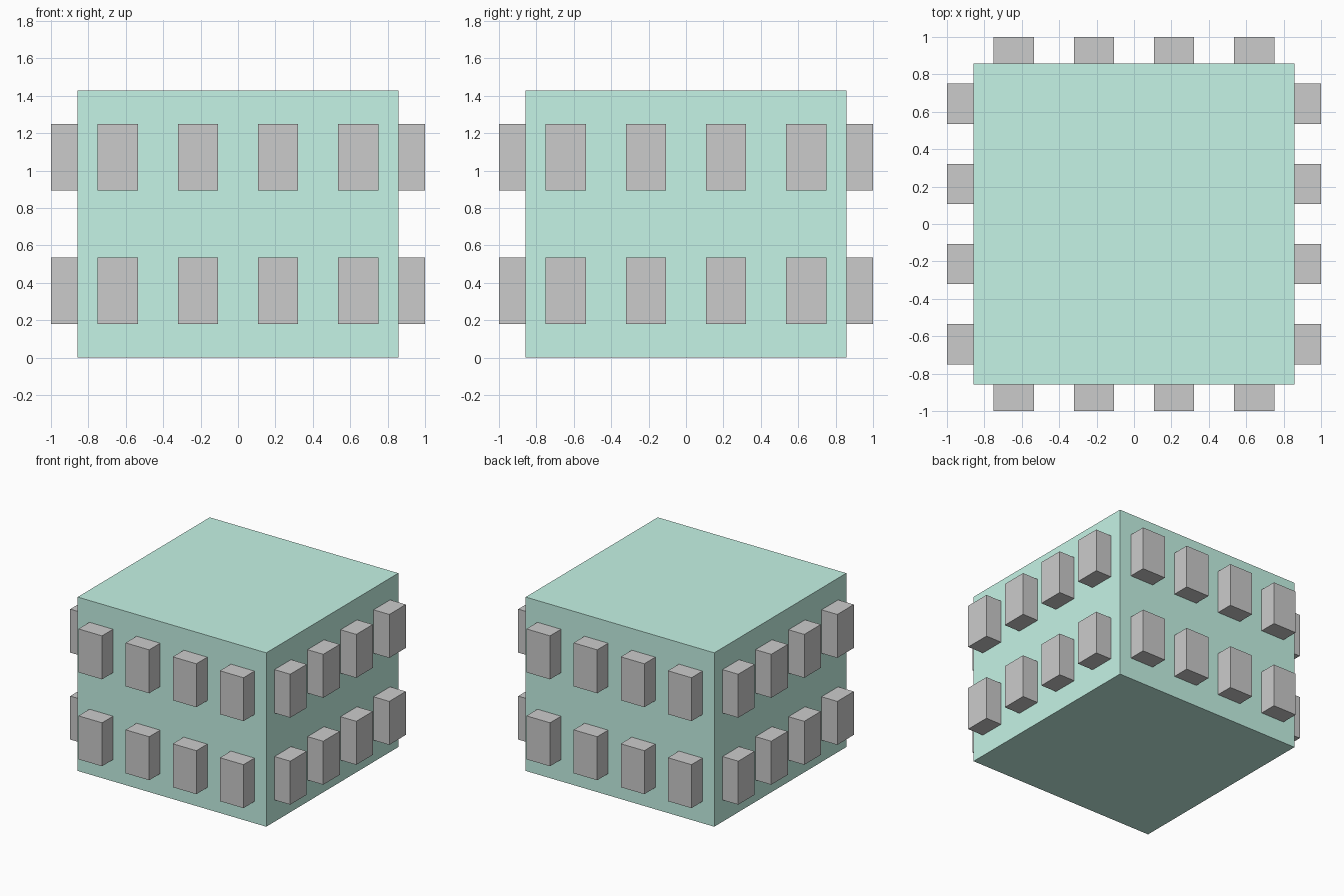
import bpy
from math import pi
from mathutils import Matrix, Vector

if "Cube" in bpy.data.objects:
    bpy.data.objects.remove(bpy.data.objects["Cube"])

U = 1 / 7          # one module: the building is 12 x 12 x 10 modules
EMBED = 0.1        # how far windows sink into the wall, in modules


def box(name, size, centre, turn=0.0):
    """Box in module units, rotated about the building's vertical axis."""
    bpy.ops.mesh.primitive_cube_add(size=1)
    obj = bpy.context.object
    obj.name = name
    move = Matrix.Translation(Vector(centre) * U)
    scale = Matrix.Diagonal((*(Vector(size) * U), 1))
    obj.data.transform(Matrix.Rotation(turn, 4, 'Z') @ move @ scale)
    return obj


# Main block
body = box("building_body", (12, 12, 10), (0, 0, 5))
mat = bpy.data.materials.new("wall_green")
mat.diffuse_color = (0.56, 0.90, 0.79, 1)
mat.use_nodes = True
mat.node_tree.nodes["Principled BSDF"].inputs["Base Color"].default_value = mat.diffuse_color
body.data.materials.append(mat)

# Protruding windows: two rows of four on every side
depth = 1 + EMBED
for i, side in enumerate(("front", "right", "back", "left")):
    for row, z in (("lower", 2.5), ("upper", 7.5)):
        for n, x in enumerate((-4.5, -1.5, 1.5, 4.5), 1):
            box(f"{side}_{row}_window_{n}", (1.5, depth, 2.5),
                (x, -7 + depth / 2, z), i * pi / 2)
